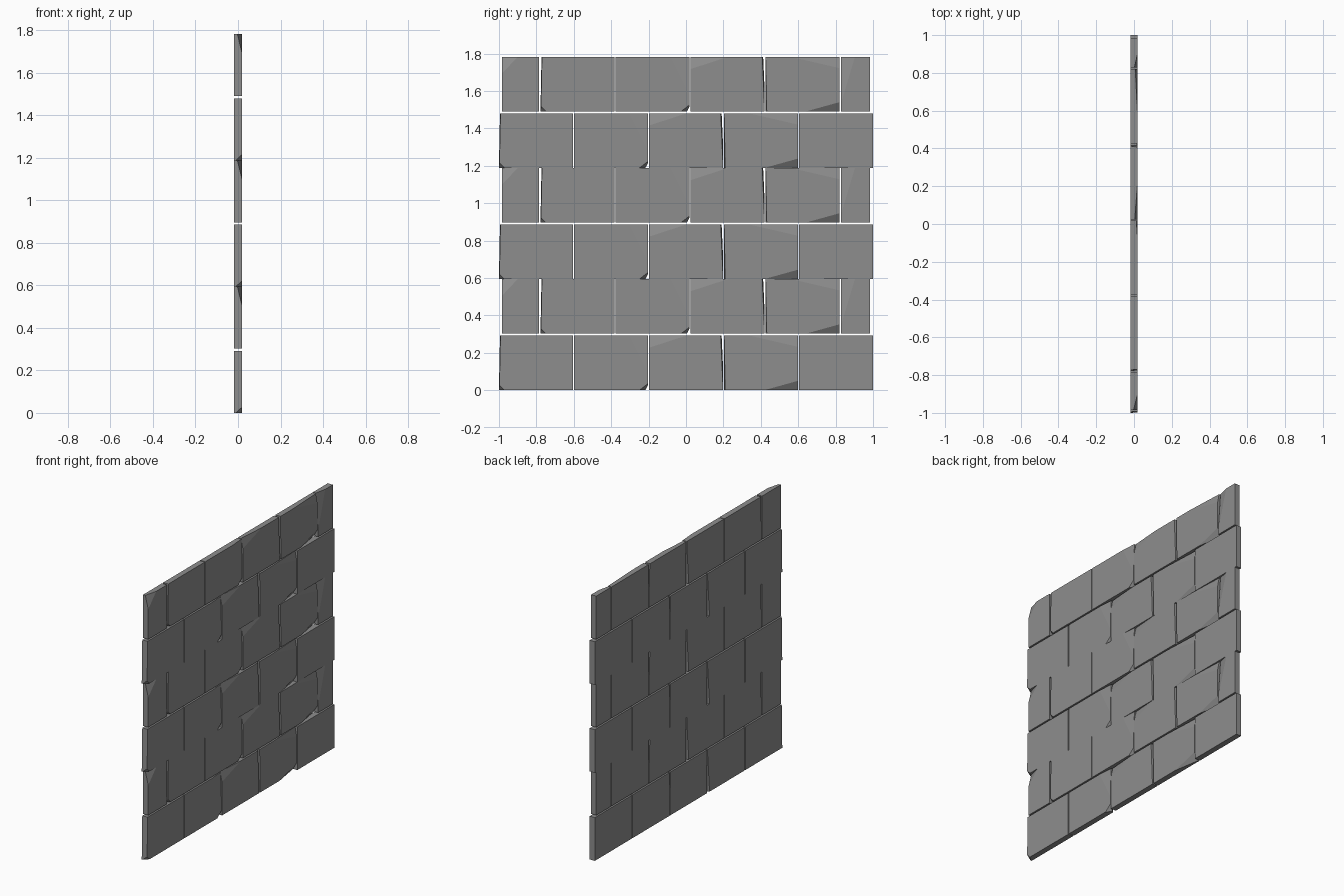
import bpy, bmesh
from mathutils import Vector

if "Cube" in bpy.data.objects:
    bpy.data.objects.remove(bpy.data.objects["Cube"])

X = 0.019          # half thickness
H = 0.292          # brick height

stone = bpy.data.materials.new("dark_stone")
stone.diffuse_color = (0.27, 0.27, 0.27, 1)
stone.use_nodes = True
stone.node_tree.nodes["Principled BSDF"].inputs["Base Color"].default_value = stone.diffuse_color

# Chips: (x side, right end?, top?, length along y, length along z, depth)
STYLES = {
    "half_left": [(1, 0, 1, 0.085, 0.09, 0.022)],
    "one": [(1, 0, 0, 0.03, 0.03, 0.03), (1, 0, 1, 0.008, 0.4, 0.12)],
    "two": [(1, 1, 0, 0.045, 0.035, 0.04), (1, 1, 1, 0.1, 0.2, 0.007),
            (-1, 1, 0, 0.02, 0.26, 0.03)],
    "three": [(1, 0, 1, 0.2, 0.065, 0.015), (1, 1, 1, 0.012, 0.27, 0.09)],
    "four": [(1, 1, 0, 0.18, 0.05, 0.03), (1, 1, 1, 0.26, 0.06, 0.012),
             (1, 0, 0, 0.006, 0.3, 0.03)],
    "plain": [],
    "half_right": [(1, 0, 1, 0.075, 0.25, 0.017)],
}


def brick(name, y0, y1, z0, chips):
    bm = bmesh.new()
    bmesh.ops.create_cube(bm, size=1)
    for v in bm.verts:
        v.co = Vector((v.co.x * 2 * X, y0 + (v.co.y + 0.5) * (y1 - y0), z0 + (v.co.z + 0.5) * H))
    for side, right, top, a, b, d in chips:
        sy, sz = (-1 if right else 1), (-1 if top else 1)
        corner = Vector((side * X, y1 if right else y0, z0 + H if top else z0))
        # plane normal points out through the chipped corner
        normal = Vector((side / d, -sy / a, -sz / b)).normalized()
        bmesh.ops.bisect_plane(bm, geom=bm.verts[:] + bm.edges[:] + bm.faces[:], dist=1e-6,
                               plane_co=corner + Vector((0, sy * a, 0)),
                               plane_no=normal, clear_outer=True)
        bmesh.ops.holes_fill(bm, edges=[e for e in bm.edges if e.is_boundary], sides=0)
    bmesh.ops.recalc_face_normals(bm, faces=bm.faces[:])
    me = bpy.data.meshes.new(name)
    bm.to_mesh(me)
    bm.free()
    me.materials.append(stone)
    bpy.context.collection.objects.link(bpy.data.objects.new(name, me))


# Two alternating courses: full bricks, then offset with half bricks at both ends
FULL = ["one", "two", "three", "four", "plain"]
for pair in range(3):
    z = pair * 0.594
    for i, s in enumerate(FULL):
        y = -1 + i * 0.4013
        brick(f"course_{2 * pair + 1}_brick_{i + 1}", y, y + 0.3948, z, STYLES[s])
    z += 0.302
    brick(f"course_{2 * pair + 2}_half_left", -0.985, -0.785, z, STYLES["half_left"])
    for i, s in enumerate(FULL[:4]):
        y = -0.778 + i * 0.4013
        brick(f"course_{2 * pair + 2}_brick_{i + 1}", y, y + 0.3948, z, STYLES[s])
    brick(f"course_{2 * pair + 2}_half_right", 0.828, 0.985, z, STYLES["half_right"])
